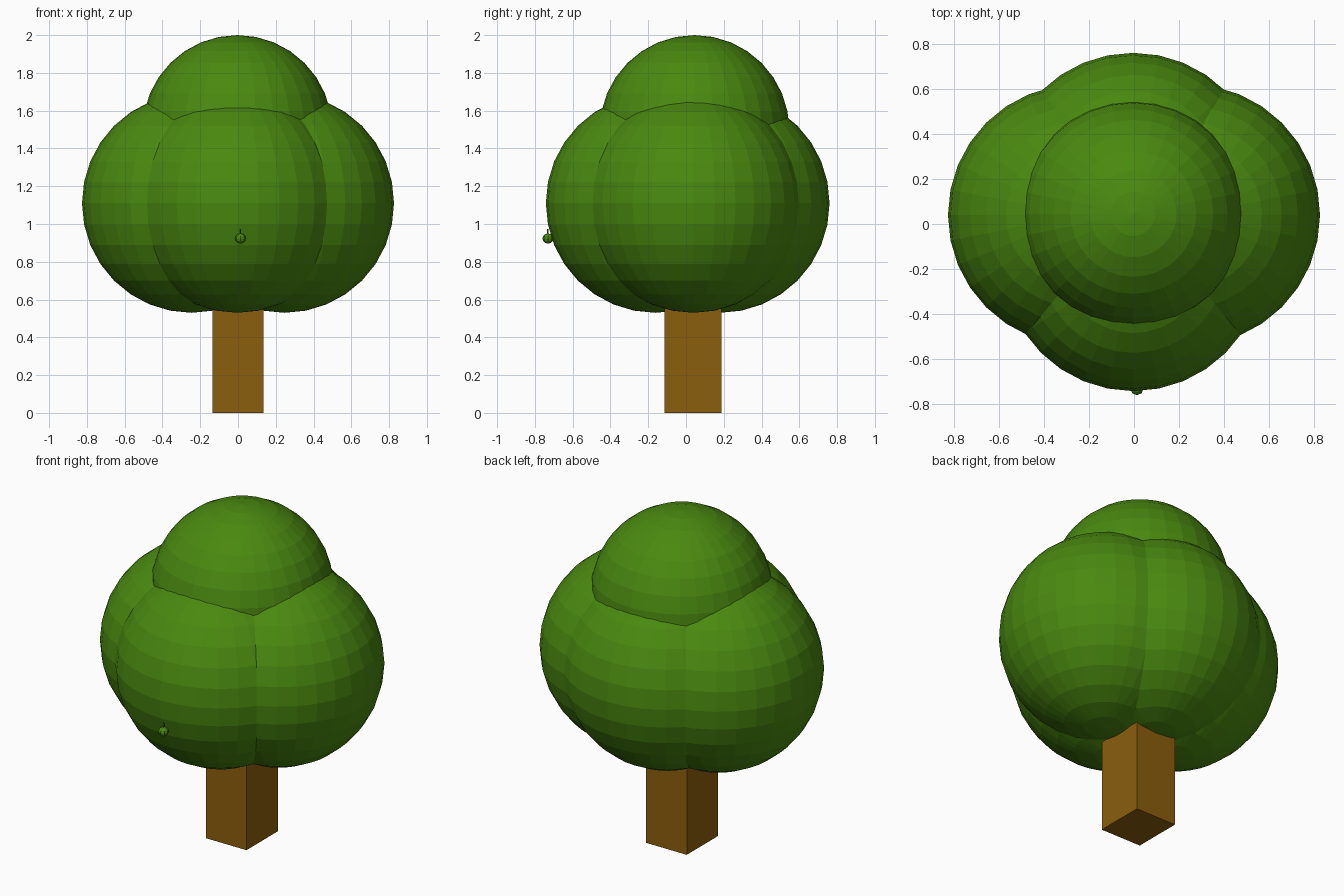
import bpy

cube = bpy.data.objects.get("Cube")
if cube:
    bpy.data.objects.remove(cube, do_unlink=True)


def make_material(name, colour):
    mat = bpy.data.materials.new(name)
    mat.use_nodes = True
    mat.diffuse_color = colour
    mat.node_tree.nodes["Principled BSDF"].inputs["Base Color"].default_value = colour
    return mat


leaf_green = make_material("leaf green", (0.068, 0.25, 0.005, 1))
bark_brown = make_material("bark brown", (0.26, 0.112, 0.004, 1))


def finish(name, mat, scale=(1, 1, 1)):
    obj = bpy.context.object
    obj.name = name
    obj.scale = scale
    obj.data.materials.append(mat)
    return obj


def ball(name, location, radius, segments=32, rings=16, scale=(1, 1, 1)):
    bpy.ops.mesh.primitive_uv_sphere_add(
        segments=segments, ring_count=rings, radius=radius, location=location)
    return finish(name, leaf_green, scale)


CENTRE_Y = 0.04

# Square trunk, running up into the foliage
bpy.ops.mesh.primitive_cube_add(size=1, location=(0, CENTRE_Y - 0.003, 0.4))
finish("trunk", bark_brown, (0.272, 0.3, 0.8))

# Four overlapping side lobes and a smaller crown
LOBE_Z, LOBE_R = 1.11, 0.58
ball("foliage_left", (0.246, CENTRE_Y, LOBE_Z), LOBE_R)
ball("foliage_right", (-0.246, CENTRE_Y, LOBE_Z), LOBE_R)
ball("foliage_front", (-0.003, -0.162, LOBE_Z), LOBE_R)
ball("foliage_back", (-0.003, 0.18, LOBE_Z), LOBE_R)
ball("foliage_crown", (-0.003, CENTRE_Y + 0.005, 1.498), 0.502)

# Tiny fruit with a stem on the front lobe
FRUIT = (0.013, -0.731, 0.923)
ball("fruit", FRUIT, 0.029, segments=8, rings=6, scale=(1, 1, 0.93))
bpy.ops.mesh.primitive_cylinder_add(
    vertices=6, radius=0.004, depth=0.03,
    location=(FRUIT[0], FRUIT[1], FRUIT[2] + 0.036))
finish("fruit_stem", leaf_green)
